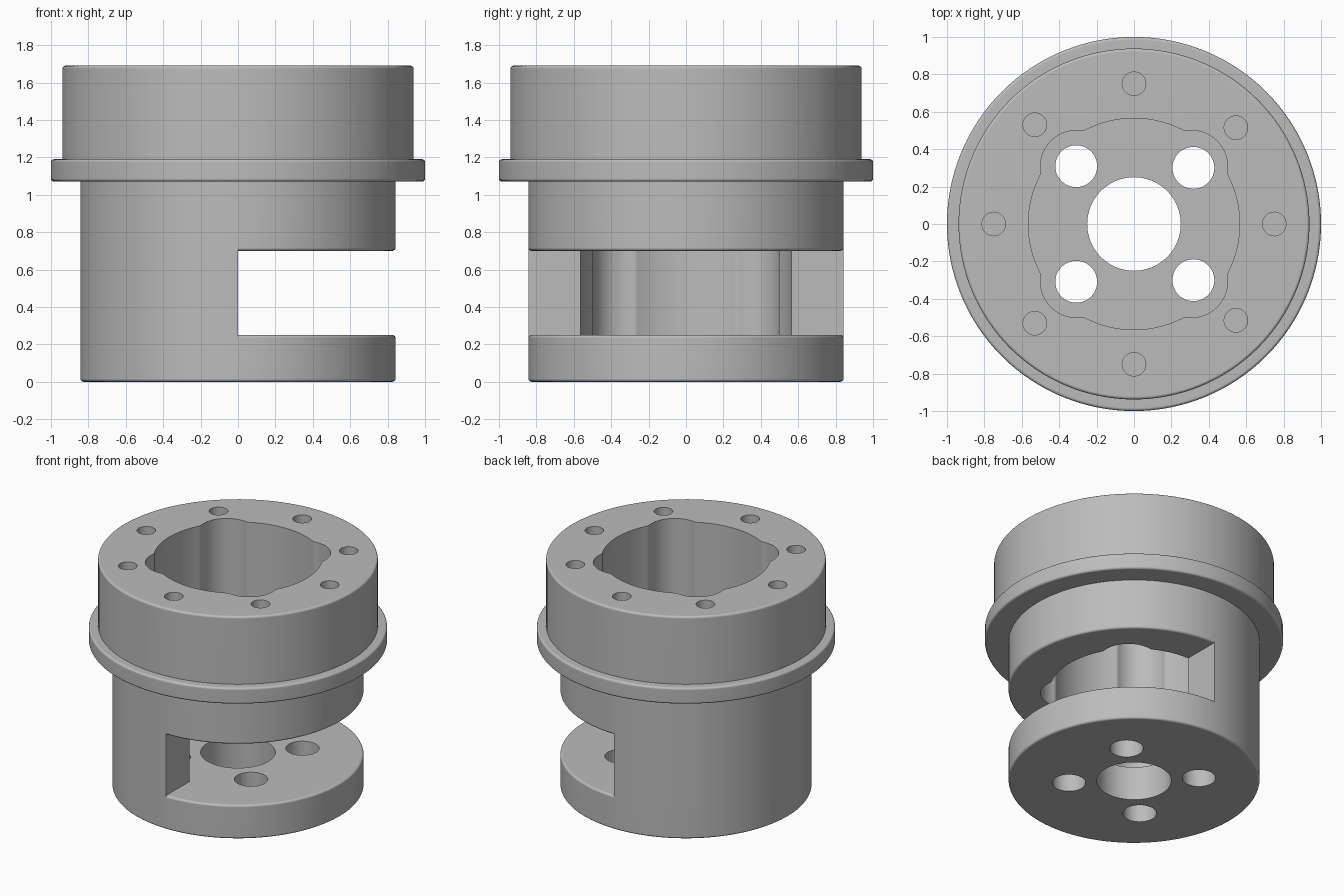
import bpy
import bmesh
from math import sin, cos, pi, radians, sqrt
from mathutils import Vector

if "Cube" in bpy.data.objects:
    bpy.data.objects.remove(bpy.data.objects["Cube"], do_unlink=True)

SEGS = 128
QUARTER = SEGS // 4
FILLET = 0.016
DRUM, FLANGE, UPPER, BORE = 0.842, 1.0, 0.938, 0.565
FLOOR, CEILING, TOP = 0.25, 0.70, 1.69

metal = bpy.data.materials.new("plain_grey_metal")
metal.use_nodes = True
GREY = (0.5, 0.5, 0.5, 1)
metal.diffuse_color = GREY
metal.node_tree.nodes["Principled BSDF"].inputs["Base Color"].default_value = GREY

bm = bmesh.new()


def arc(r, first=0, last=SEGS):
    """Points on a centred circle, from one segment number to another."""
    return [(r * cos(2 * pi * i / SEGS), r * sin(2 * pi * i / SEGS))
            for i in range(first, last + 1)]


def circle(r, angle=0, distance=0, segs=48):
    """Closed outline of a hole placed at a polar position."""
    x, y = distance * cos(angle), distance * sin(angle)
    return [(x + r * cos(2 * pi * i / segs), y + r * sin(2 * pi * i / segs))
            for i in range(segs)]


def skin(rows):
    """Quads between successive rows of points."""
    rows = [[bm.verts.new(p) for p in row] for row in rows]
    for a, b in zip(rows, rows[1:]):
        for i in range(len(a) - 1):
            bm.faces.new((a[i], a[i + 1], b[i + 1], b[i]))


def lathe(profile, first=0, last=SEGS):
    """Turn a (radius, z) profile about the axis."""
    skin([[(x, y, z) for x, y in arc(r, first, last)] for r, z in profile])


def wall(outline, low, high, closed=True):
    """Upright wall along an outline."""
    points = outline + outline[:1] if closed else outline
    skin([[(x, y, z) for x, y in points] for z in (low, high)])


def cap(z, *outlines):
    """Flat face bounded by the first outline, with the others as holes."""
    edges = []
    for outline in outlines:
        verts = [bm.verts.new((x, y, z)) for x, y in outline]
        edges += [bm.edges.new((verts[i - 1], verts[i])) for i in range(len(verts))]
    bmesh.ops.triangle_fill(bm, edges=edges, use_beauty=True, normal=Vector((0, 0, 1)))


def rounded(r, z, top):
    """Rounded outer corner of a disc, listed from low to high."""
    sign = 1 if top else -1
    points = [(r - FILLET + FILLET * cos(pi * i / 8),
               z + sign * FILLET * (sin(pi * i / 8) - 1)) for i in range(5)]
    return points if top else points[::-1]


def cavity_radius(a, offset=0.438, lobe=0.19):
    """Round bore widened by four diagonal lobes."""
    d = a % (pi / 2) - pi / 4
    inside = lobe ** 2 - (offset * sin(d)) ** 2
    return max(BORE, offset * cos(d) + sqrt(inside)) if inside > 0 else BORE


def cavity_arc(first, last):
    return [(cavity_radius(radians(i)) * cos(radians(i)),
             cavity_radius(radians(i)) * sin(radians(i))) for i in range(first, last + 1)]


# Outer skin: lower drum, flange and upper drum
lathe(rounded(DRUM, 0, False) + [(DRUM, FLOOR - FILLET)])
lathe([(DRUM, CEILING + FILLET), (DRUM, 1.07)]
      + rounded(FLANGE, 1.07, False) + rounded(FLANGE, 1.19, True)
      + [(UPPER, 1.19)] + rounded(UPPER, TOP, True))

# Closed -x half of the drum, and the rounded window edges on the +x half
lathe([(DRUM, FLOOR - FILLET), (DRUM, CEILING + FILLET)], QUARTER, 3 * QUARTER)
sill = rounded(DRUM, FLOOR, True)
lintel = rounded(DRUM, CEILING, False)
for edge in (sill, lintel):
    lathe(edge, -QUARTER, QUARTER)

# Flat upright ends of the window
for side in (-1, 1):
    section = [(BORE, FLOOR)] + sill[::-1] + lintel[::-1] + [(BORE, CEILING)]
    bm.faces.new([bm.verts.new((0, side * r, z)) for r, z in section])

# Cavity walls: full above the window, only the -x half beside it
cavity = cavity_arc(0, 359)
back_half = cavity_arc(90, 270)
wall(cavity, CEILING, TOP)
wall(back_half, FLOOR, CEILING, closed=False)

# Holes: centre and four diagonal ones through the floor, eight blind in the rim
diagonals = [radians(a) for a in (43.4, 135, 225, -43.4)]
floor_holes = [circle(0.25, segs=96)] + [circle(0.112, a, 0.437) for a in diagonals]
rim_holes = [circle(0.063, a, 0.75) for a in diagonals + [i * pi / 2 for i in range(4)]]
for hole in floor_holes:
    wall(hole, 0, FLOOR)
for hole in rim_holes:
    wall(hole, 1.39, TOP)
    cap(1.39, hole)

# Flat faces: underside, cavity floor, window ceiling and top rim
window_arc = arc(DRUM - FILLET, -QUARTER, QUARTER)
cap(0, arc(DRUM - FILLET)[:-1], *floor_holes)
cap(FLOOR, window_arc + back_half, *floor_holes)
cap(CEILING, window_arc + cavity_arc(270, 450)[::-1])
cap(TOP, arc(UPPER - FILLET)[:-1], cavity, *rim_holes)

# Weld into one solid
bmesh.ops.remove_doubles(bm, verts=bm.verts[:], dist=0.0001)
bmesh.ops.recalc_face_normals(bm, faces=bm.faces[:])
mesh = bpy.data.meshes.new("coupling_body")
bm.to_mesh(mesh)
bm.free()
mesh.materials.append(metal)
body = bpy.data.objects.new("coupling_body", mesh)
bpy.context.scene.collection.objects.link(body)

# Smooth curved walls, crisp machined edges
for obj in bpy.context.selected_objects:
    obj.select_set(False)
body.select_set(True)
bpy.context.view_layer.objects.active = body
bpy.ops.object.shade_smooth_by_angle(angle=radians(28))
weighted = body.modifiers.new("even_shading", 'WEIGHTED_NORMAL')
weighted.keep_sharp = True
